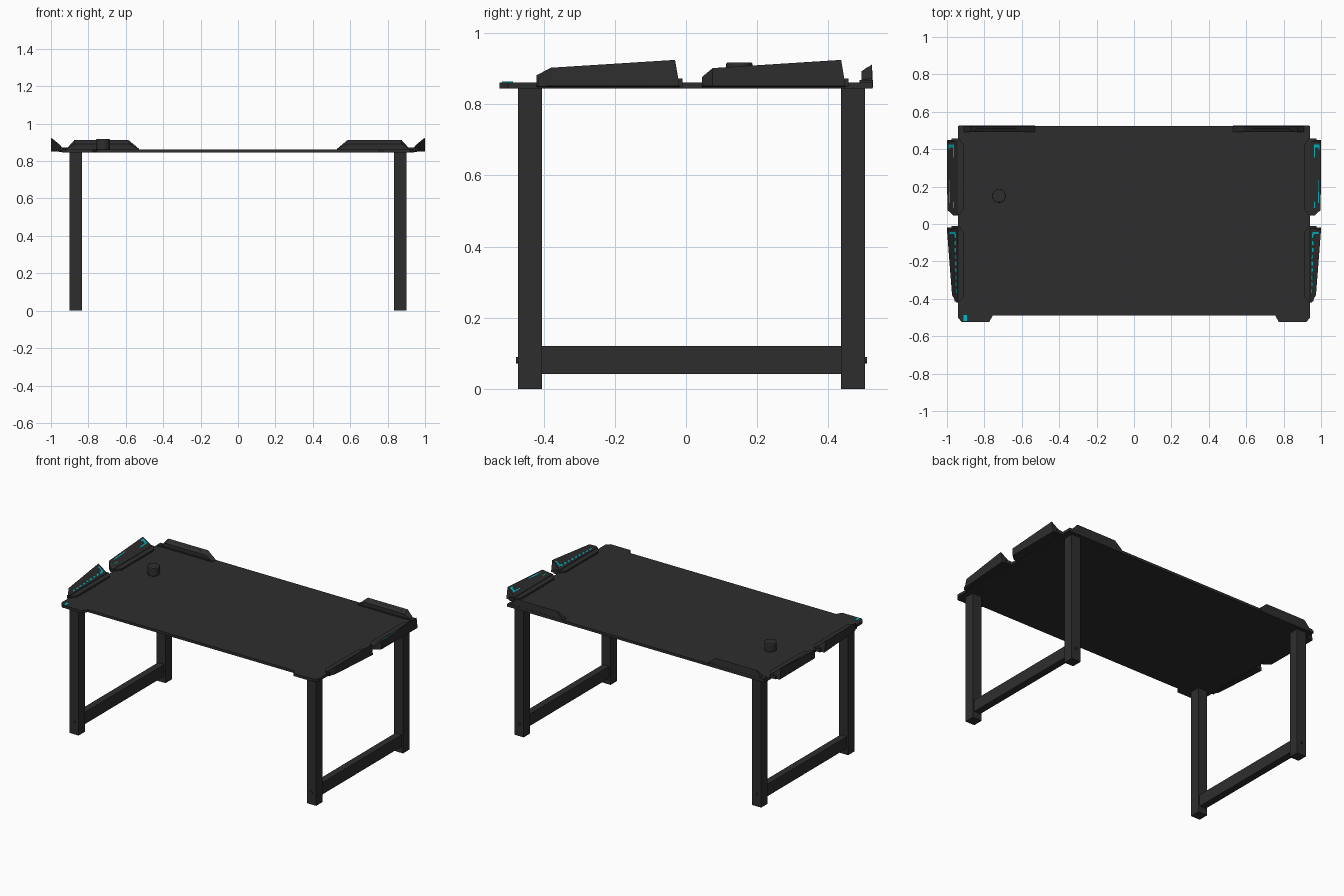
import bpy, bmesh
from mathutils import Vector

cube = bpy.data.objects.get("Cube")
if cube:
    bpy.data.objects.remove(cube)


def material(name, rgb):
    m = bpy.data.materials.new(name)
    m.use_nodes = True
    m.diffuse_color = (*rgb, 1)
    bsdf = m.node_tree.nodes["Principled BSDF"]
    bsdf.inputs["Base Color"].default_value = (*rgb, 1)
    bsdf.inputs["Roughness"].default_value = 0.6
    return m


BLACK = material("charcoal black", (0.027, 0.027, 0.027))
CYAN = material("cyan accent", (0.0, 0.5, 0.56))
TOP, UNDER = 0.862, 0.845


def loft(name, rings, mat=BLACK):
    """Skin a list of equal rings of points and cap both ends."""
    bm = bmesh.new()
    loops = [[bm.verts.new(p) for p in ring] for ring in rings]
    n = len(loops[0])
    for a, b in zip(loops, loops[1:]):
        for i in range(n):
            j = (i + 1) % n
            bm.faces.new((a[i], a[j], b[j], b[i]))
    bm.faces.new(loops[0])
    bm.faces.new(loops[-1])
    bmesh.ops.recalc_face_normals(bm, faces=bm.faces)
    me = bpy.data.meshes.new(name)
    bm.to_mesh(me)
    bm.free()
    me.materials.append(mat)
    ob = bpy.data.objects.new(name, me)
    bpy.context.collection.objects.link(ob)
    return ob


def slab(name, outline, z0, z1, mat=BLACK):
    return loft(name, [[(x, y, z) for x, y in outline] for z in (z0, z1)], mat)


def box(name, x0, x1, y0, y1, z0, z1, mat=BLACK):
    return slab(name, [(x0, y0), (x1, y0), (x1, y1), (x0, y1)], z0, z1, mat)


def cylinder(name, loc, r, depth, along_y=False):
    bpy.ops.mesh.primitive_cylinder_add(vertices=24, radius=r, depth=depth, location=loc,
                                        rotation=(1.5708 if along_y else 0, 0, 0))
    ob = bpy.context.object
    ob.name = name
    ob.data.materials.append(BLACK)
    bpy.ops.object.shade_smooth_by_angle()
    return ob


# Tabletop with a recessed front edge and clipped front corners
half = [(0.755, -0.49), (0.775, -0.525), (0.92, -0.525), (0.942, -0.5), (0.942, 0.525)]
slab("tabletop", half + [(-x, y) for x, y in reversed(half)], UNDER, TOP)

# Sections of each wing: y, outer x, top z
FRONT_WING = [(-0.42, 0.95, 0.882), (-0.38, 0.973, 0.903), (-0.018, 1.0, 0.925)]
REAR_WING = [(0.045, 0.965, 0.877), (0.075, 0.998, 0.902), (0.449, 1.0, 0.925)]
INNER, FOOT = 0.942, 0.876


def wing(name, s, sections):
    rings = []
    for i, (y, x, z) in enumerate(sections):
        lean = 0.17 if i == 2 else 0
        ring = [(INNER, 0.849), (INNER, FOOT), (x, z), (x, 0.852)]
        rings.append([(s * px, y - lean * (pz - 0.85), pz) for px, pz in ring])
    loft(name, rings)
    # Base plate with clipped inner corners
    a, b = sections[0][0], sections[2][0]
    plate = [(0.96, a + 0.005), (0.935, a + 0.005), (0.908, a + 0.035),
             (0.908, b - 0.03), (0.935, b + 0.008), (0.975, b + 0.008)]
    slab(name + "_base", [(s * x, y) for x, y in plate], 0.85, 0.873)


def light_strip(name, s, sections, t0, t1, u0, u1):
    """Thin plate on the sloping inner face of a wing."""
    (ya, xa, za), (yb, xb, zb) = sections[1:]
    low, high = [], []
    for t, u in ((t0, u0), (t1, u0), (t1, u1), (t0, u1)):
        ox, oz = xa + (xb - xa) * t, za + (zb - za) * t
        p = Vector((s * (INNER + (ox - INNER) * u), ya + (yb - 0.012 - ya) * t,
                    FOOT + (oz - FOOT) * u))
        lift = Vector((-s * 0.001, 0, 0.001))
        low.append(p - lift)
        high.append(p + lift)
    loft(name, [low, high], CYAN)


for s, side in ((1, "left"), (-1, "right")):
    # Flared side wings and their lights
    wing(side + "_front_wing", s, FRONT_WING)
    wing(side + "_rear_wing", s, REAR_WING)
    for k in range(9):
        t = 0.03 + k * 0.105
        light_strip(f"{side}_front_light_{k}", s, FRONT_WING, t, t + 0.06, 0.2, 0.36)
    light_strip(side + "_front_light_end", s, FRONT_WING, 0.93, 0.965, 0.25, 0.8)
    light_strip(side + "_rear_light_line", s, REAR_WING, 0.03, 0.97, 0.38, 0.46)
    light_strip(side + "_rear_light_edge", s, REAR_WING, 0.1, 0.97, 0.78, 0.86)
    light_strip(side + "_rear_light_end", s, REAR_WING, 0.92, 0.97, 0.46, 0.78)

    # Raised back panel with sloping ends
    rings = []
    for x, z in ((0.53, 0.866), (0.585, 0.912), (0.875, 0.912), (0.91, 0.873)):
        front = TOP + (z - TOP) * 0.6
        rings.append([(s * x, 0.493, 0.855), (s * x, 0.493, front),
                      (s * x, 0.523, z), (s * x, 0.526, 0.847)])
    loft(side + "_back_panel", rings)
    inset = [[(s * x, y - d, z) for x, y, z in
              ((0.62, 0.498, 0.893), (0.85, 0.498, 0.893), (0.835, 0.515, 0.905),
               (0.635, 0.515, 0.905))] for d in (0, 0.004)]
    loft(side + "_back_panel_inset", inset)
    xs = sorted((s * 0.54, s * 0.935))
    box(side + "_back_panel_base", *xs, 0.488, 0.526, 0.848, 0.868)

    # Legs, lower rail and bolts
    xs = sorted((s * 0.835, s * 0.902))
    for y0, end, out in ((-0.472, "front", -1), (0.436, "back", 1)):
        box(f"{side}_{end}_leg", *xs, y0, y0 + 0.067, 0, UNDER)
        y_face = y0 if out < 0 else y0 + 0.067
        cylinder(f"{side}_{end}_bolt", (s * 0.868, y_face, 0.08), 0.009, 0.012, True)
    xs = sorted((s * 0.846, s * 0.892))
    box(side + "_lower_rail", *xs, -0.41, 0.44, 0.042, 0.12)

# Round knob on the tabletop
knob = cylinder("knob", (-0.722, 0.15, 0.889), 0.037, 0.058)
bevel = knob.modifiers.new("soft_edge", "BEVEL")
bevel.width = 0.005
bevel.segments = 2

# Small accent plate in the front corner
box("corner_accent", -0.912, -0.893, -0.518, -0.487, TOP - 0.002, TOP + 0.002, CYAN)
